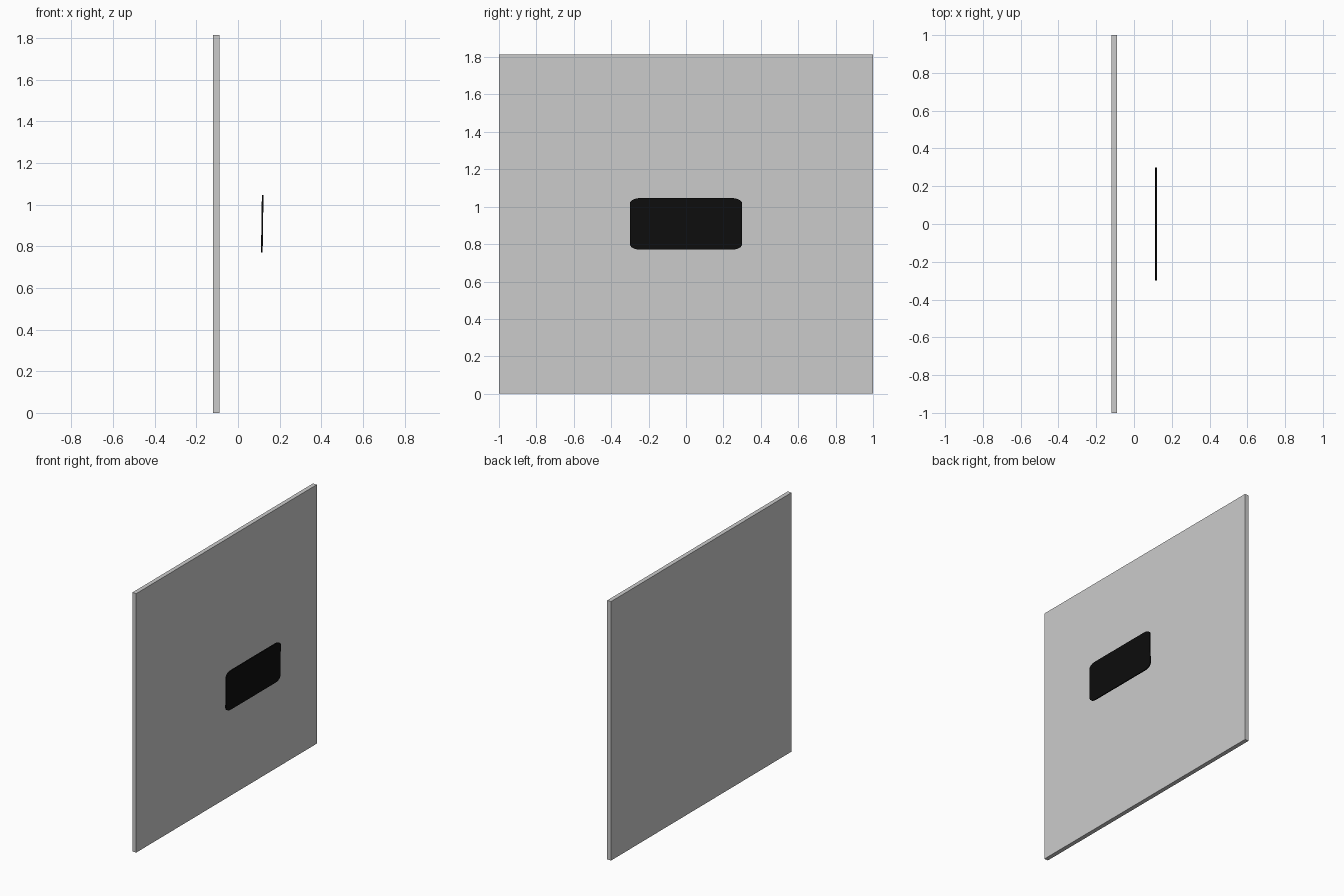
import bpy, bmesh
from math import sin, cos, pi

if "Cube" in bpy.data.objects:
    bpy.data.objects.remove(bpy.data.objects["Cube"])


def make_object(name, bm, color=None):
    bmesh.ops.recalc_face_normals(bm, faces=bm.faces)
    mesh = bpy.data.meshes.new(name)
    bm.to_mesh(mesh)
    bm.free()
    obj = bpy.data.objects.new(name, mesh)
    bpy.context.collection.objects.link(obj)
    if color:
        mat = bpy.data.materials.new(name + "_material")
        mat.diffuse_color = color
        mat.use_nodes = True
        mat.node_tree.nodes["Principled BSDF"].inputs["Base Color"].default_value = mat.diffuse_color
        mesh.materials.append(mat)
    return obj


# Tall flat panel standing on the ground
bm = bmesh.new()
bmesh.ops.create_cube(bm, size=1)
for v in bm.verts:
    v.co.x = -0.104 + v.co.x * 0.03
    v.co.y *= 2.0
    v.co.z = (v.co.z + 0.5) * 1.815
make_object("back_panel", bm)

# Thin dark plate with rounded corners, leaning slightly
HALF_Y, HALF_Z, RY, RZ, THICK, STEPS = 0.30, 0.138, 0.055, 0.03, 0.008, 6
CENTRE_X, CENTRE_Z, LEAN = 0.1165, 0.908, 0.015
bm = bmesh.new()
outline = []
for i, (sy, sz) in enumerate([(1, 1), (-1, 1), (-1, -1), (1, -1)]):
    for k in range(STEPS + 1):
        a = (i + k / STEPS) * pi / 2
        y = sy * (HALF_Y - RY) + RY * cos(a)
        z = sz * (HALF_Z - RZ) + RZ * sin(a)
        outline.append(bm.verts.new((CENTRE_X - THICK / 2 + z * LEAN, y, CENTRE_Z + z)))
face = bm.faces.new(outline)
ext = bmesh.ops.extrude_face_region(bm, geom=[face], use_keep_orig=True)
verts = [g for g in ext["geom"] if isinstance(g, bmesh.types.BMVert)]
bmesh.ops.translate(bm, verts=verts, vec=(THICK, 0, 0))
make_object("floating_plate", bm, (0.004, 0.004, 0.004, 1))
